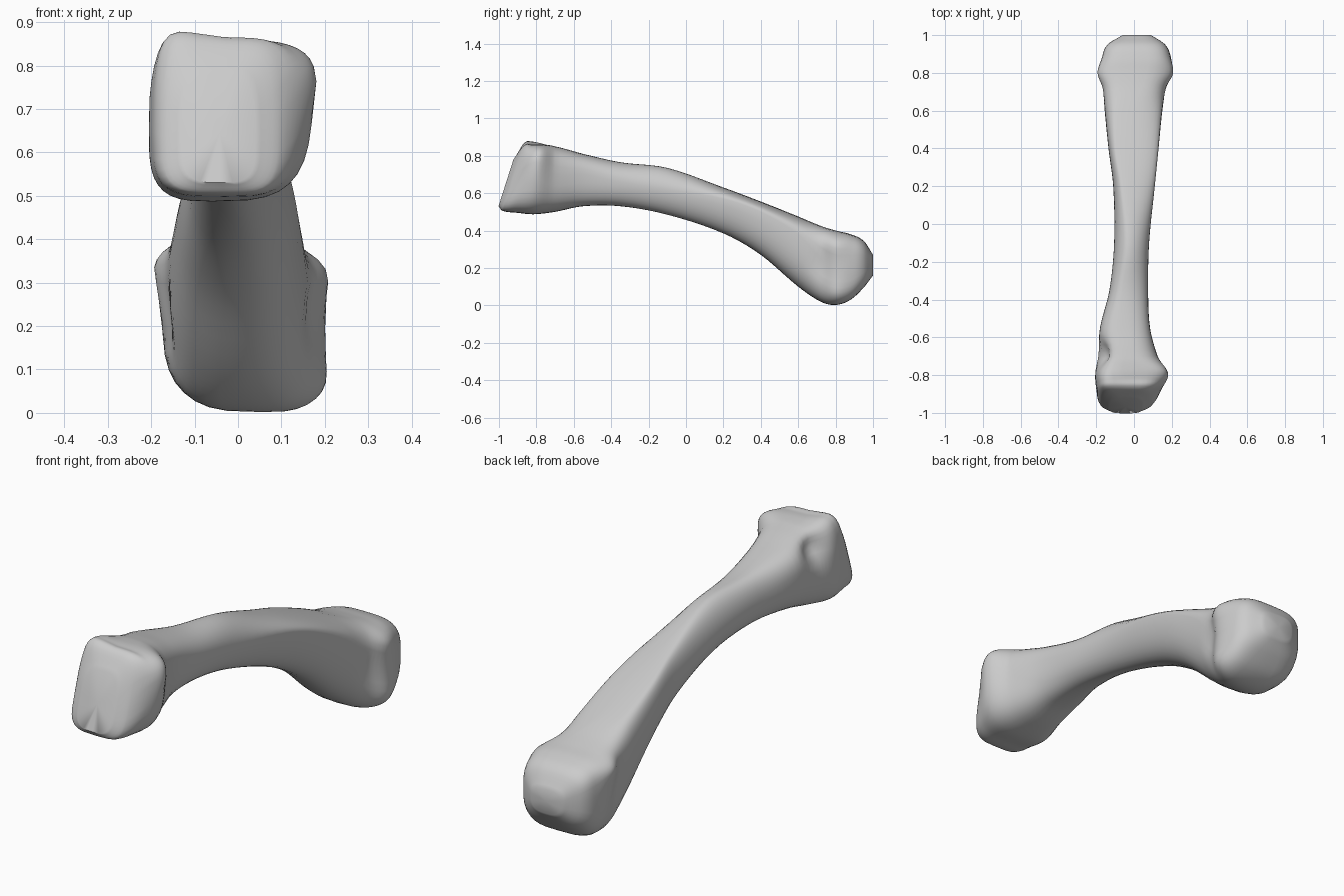
import bpy, bmesh, math
from mathutils import Vector

if "Cube" in bpy.data.objects:
    bpy.data.objects.remove(bpy.data.objects["Cube"])

# Each section: y, left x/z, top x/z, right x/z, bottom x/z, roundness (1 = ellipse, lower = boxier)
head = [
    (-.98, -.13, .62, -.03, .78, .04, .62, -.04, .53, .60),
    (-.95, -.18, .64, -.03, .855, .10, .68, -.03, .505, .50),
    (-.88, -.20, .65, -.04, .86, .15, .75, -.04, .495, .55),
    (-.80, -.205, .65, -.06, .86, .17, .76, -.06, .487, .60),
    (-.70, -.19, .68, -.05, .85, .125, .70, -.05, .50, .70),
]
shaft = [
    (-.55, -.18, .69, -.07, .81, .085, .70, -.03, .53, .75),
    (-.35, -.13, .65, -.06, .765, .075, .66, -.02, .53, .90),
    (-.10, -.105, .60, -.03, .735, .08, .62, -.01, .485, 1.05),
    (.20, -.11, .50, -.06, .63, .11, .57, 0, .385, .95),
    (.40, -.135, .43, -.09, .555, .13, .50, 0, .27, .85),
]
far_end = [
    (.60, -.155, .34, -.08, .475, .15, .38, 0, .10, .75),
    (.72, -.165, .30, -.03, .425, .17, .25, .03, .02, .60),
    (.80, -.18, .30, 0, .40, .198, .20, .06, .002, .60),
    (.88, -.17, .25, 0, .38, .196, .20, .05, .03, .55),
    (.95, -.14, .24, 0, .345, .165, .22, .03, .095, .60),
    (1.0, -.06, .22, 0, .27, .09, .22, .02, .16, .70),
]
# Small knobs and hollows: centre, radius, push
bumps = [
    ((-.14, -.83, .84), .06, (-.01, 0, .025)),
    ((-.19, -.69, .79), .06, (.045, 0, -.01)),
    ((.17, -.83, .76), .06, (.015, 0, 0)),
    ((-.18, .80, .34), .06, (-.015, 0, 0)),
    ((.19, .80, .33), .06, (.02, 0, 0)),
    ((-.17, .75, .20), .07, (.015, 0, 0)),
    ((.19, .72, .22), .06, (-.015, 0, 0)),
    ((.18, .80, .06), .06, (.015, 0, 0)),
]


def blend_sections(secs, steps):
    """Smooth spline through all sections."""
    out = []
    n = len(secs)
    for i in range(n - 1):
        a, b, c, d = (secs[max(0, min(n - 1, i + k))] for k in (-1, 0, 1, 2))
        h = c[0] - b[0]
        s0 = h / (c[0] - a[0])
        s1 = h / (d[0] - b[0])
        for k in range(steps):
            t = k / steps
            t2, t3 = t * t, t * t * t
            row = []
            for j in range(10):
                m0, m1 = (c[j] - a[j]) * s0, (d[j] - b[j]) * s1
                row.append((2*t3 - 3*t2 + 1) * b[j] + (t3 - 2*t2 + t) * m0
                           + (3*t2 - 2*t3) * c[j] + (t3 - t2) * m1)
            out.append(row)
    out.append(list(secs[-1]))
    return out


def ring(sec, per=9):
    """Four superellipse quarters joining the extreme points."""
    y, lx, lz, tx, tz, rx, rz, bx, bz, p = sec
    tilt = .32 * max(0, min(1, (-.7 - y) / .25))
    pts = []
    for side, cap, flip in (((rx, rz), (tx, tz), 0), ((lx, lz), (tx, tz), 1),
                            ((lx, lz), (bx, bz), 0), ((rx, rz), (bx, bz), 1)):
        for k in range(per):
            a = k / per * math.pi / 2
            if flip:
                a = math.pi / 2 - a
            c, s = max(0, math.cos(a)) ** p, max(0, math.sin(a)) ** p
            x = cap[0] + (side[0] - cap[0]) * c
            z = side[1] + (cap[1] - side[1]) * s
            pts.append(Vector((x, y + tilt * (z - .6), z)))
    return pts


def sculpt(v):
    w = v.copy()
    for c, r, push in bumps:
        w += Vector(push) * math.exp(-((v - Vector(c)).length / r) ** 2)
    return w


# Bone: loft the rings and cap both ends
bm = bmesh.new()
rings = [[bm.verts.new(sculpt(p)) for p in ring(s)]
         for s in blend_sections(head + shaft + far_end, 5)]
for r0, r1 in zip(rings, rings[1:]):
    for i in range(len(r0)):
        j = (i + 1) % len(r0)
        bm.faces.new((r0[i], r0[j], r1[j], r1[i]))
for r in (rings[0], rings[-1]):
    mid = bm.verts.new(sum((v.co for v in r), Vector()) / len(r))
    for i in range(len(r)):
        bm.faces.new((r[i], r[(i + 1) % len(r)], mid))
bmesh.ops.recalc_face_normals(bm, faces=bm.faces)
mesh = bpy.data.meshes.new("long_bone")
bm.to_mesh(mesh)
bm.free()
bone = bpy.data.objects.new("long_bone", mesh)
bpy.context.collection.objects.link(bone)
bpy.context.view_layer.objects.active = bone
bone.select_set(True)
bpy.ops.object.shade_smooth_by_angle(angle=math.radians(50))
